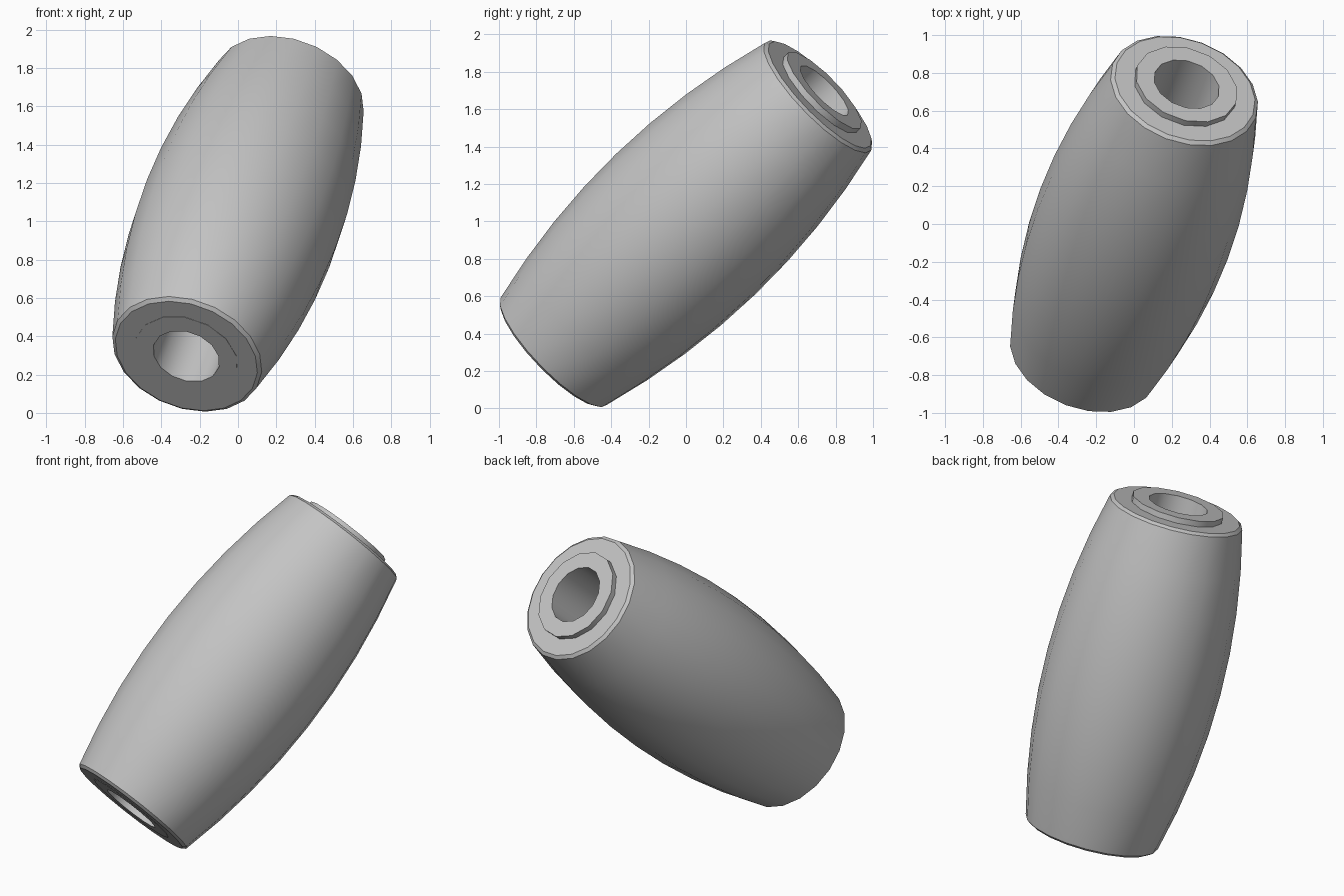
import bpy, bmesh, math
from mathutils import Vector

if "Cube" in bpy.data.objects:
    bpy.data.objects.remove(bpy.data.objects["Cube"], do_unlink=True)

AXIS = Vector((0.262, 0.695, 0.67)).normalized()
CENTRE = Vector((0, 0, 0.987))

grey = bpy.data.materials.new("plain grey")
grey.use_nodes = True
grey.diffuse_color = (0.55, 0.55, 0.55, 1)
grey.node_tree.nodes["Principled BSDF"].inputs["Base Color"].default_value = grey.diffuse_color


def lathe(name, profile, sides):
    """Spin a closed (radius, height) loop about z, then tilt it onto the bead axis."""
    bm = bmesh.new()
    rings = []
    for i in range(sides):
        a = math.tau * i / sides
        rings.append([bm.verts.new((r * math.cos(a), r * math.sin(a), h)) for r, h in profile])
    n = len(profile)
    for i in range(sides):
        here, there = rings[i], rings[(i + 1) % sides]
        for j in range(n):
            k = (j + 1) % n
            bm.faces.new((here[j], there[j], there[k], here[k]))
    bmesh.ops.recalc_face_normals(bm, faces=bm.faces)
    mesh = bpy.data.meshes.new(name)
    bm.to_mesh(mesh)
    bm.free()
    mesh.materials.append(grey)
    obj = bpy.data.objects.new(name, mesh)
    bpy.context.collection.objects.link(obj)
    obj.rotation_mode = 'QUATERNION'
    obj.rotation_quaternion = AXIS.to_track_quat('Z', 'Y')
    obj.location = CENTRE
    mesh.shade_smooth()
    mesh.set_sharp_from_angle(angle=math.radians(35))
    return obj


# Bulging barrel with small chamfers at both ends
HALF, SEGMENTS = 1.015, 8
bulge = []
for s in range(SEGMENTS + 1):
    t = 2 * s / SEGMENTS - 1
    bulge.append((0.53 - 0.125 * t * t, HALF * t))
lathe("barrel_body",
      [(0.26, -1.03), (0.385, -1.03)] + bulge + [(0.385, 1.03), (0.26, 1.03)], 20)

# Inner sleeve: through hole, raised collar at the top, flush at the bottom
lathe("inner_sleeve", [(0.18, -1.032), (0.28, -1.032), (0.28, 1.065), (0.18, 1.065)], 14)
